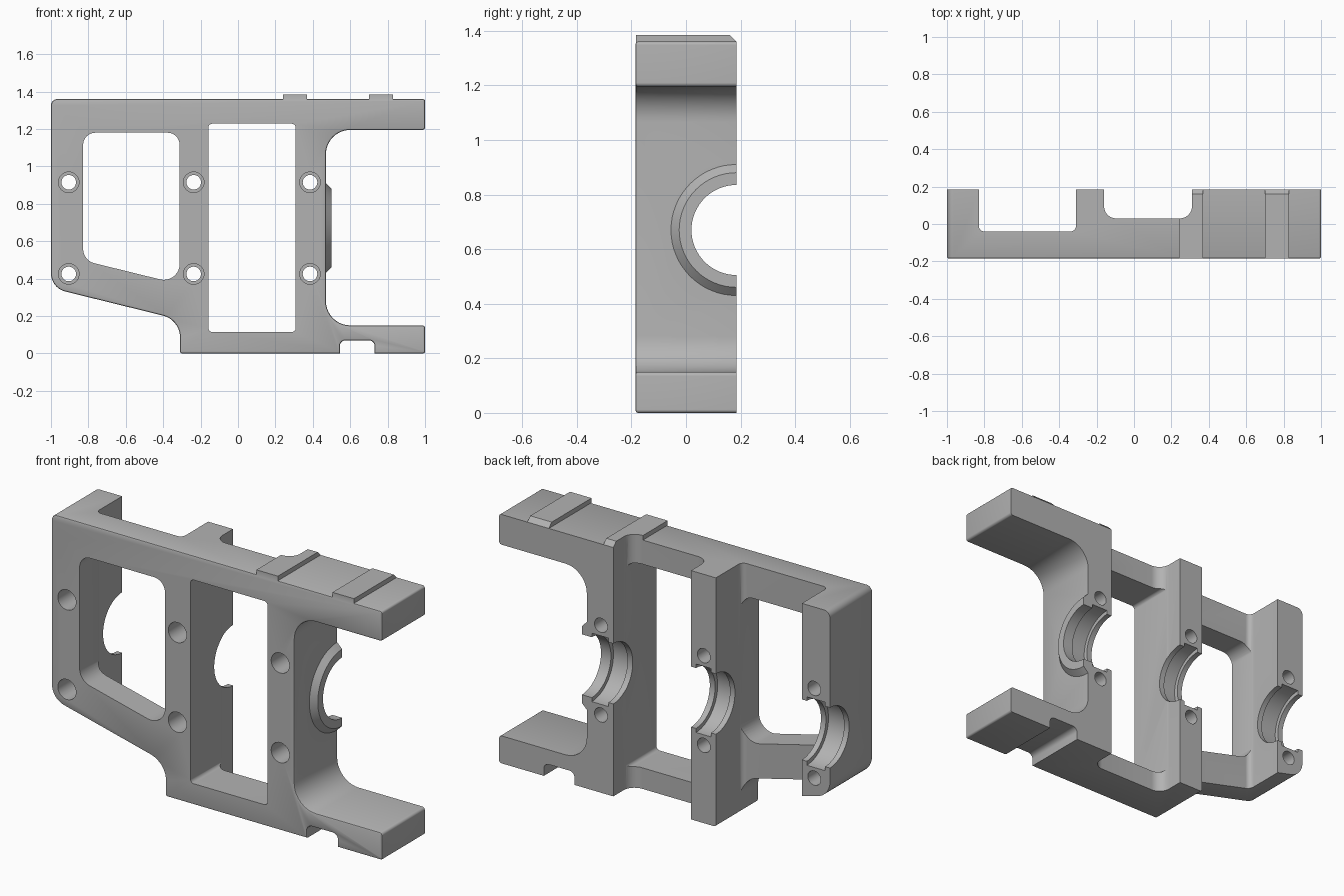
import bpy, bmesh, math
from mathutils import Vector, Matrix

old = bpy.data.objects.get("Cube")
if old:
    bpy.data.objects.remove(old, do_unlink=True)

mat = bpy.data.materials.new("cast grey")
mat.use_nodes = True
GREY = (0.45, 0.45, 0.45, 1)
mat.diffuse_color = GREY
mat.node_tree.nodes["Principled BSDF"].inputs["Base Color"].default_value = GREY

FRONT, BACK = -0.185, 0.185
BORE_Z = 0.67


def rounded(corners, steps=10):
    """Outline from (u, v, radius) corners."""
    out = []
    n = len(corners)
    for i, (u, v, r) in enumerate(corners):
        p = Vector((u, v))
        if not r:
            out.append(p)
            continue
        a = (Vector(corners[i - 1][:2]) - p).normalized()
        b = (Vector(corners[(i + 1) % n][:2]) - p).normalized()
        half = a.angle(b) / 2
        centre = p + (a + b).normalized() * (r / math.sin(half))
        reach = r / math.tan(half)
        start, end = p + a * reach - centre, p + b * reach - centre
        sweep = math.pi - 2 * half
        for k in range(steps + 1):
            t = k / steps
            w = (start * math.sin((1 - t) * sweep) + end * math.sin(t * sweep)) / math.sin(sweep)
            out.append(centre + w)
    return out


def add(name, bm):
    bmesh.ops.recalc_face_normals(bm, faces=bm.faces)
    mesh = bpy.data.meshes.new(name)
    bm.to_mesh(mesh)
    bm.free()
    mesh.materials.append(mat)
    ob = bpy.data.objects.new(name, mesh)
    bpy.context.collection.objects.link(ob)
    return ob


def prism(name, corners, axis, lo, hi, bevel=0):
    """Extrude a rounded outline along an axis, optionally easing the low end."""
    place = {"x": lambda u, v, t: (t, u, v),
             "y": lambda u, v, t: (u, t, v),
             "z": lambda u, v, t: (u, v, t)}[axis]
    bm = bmesh.new()
    pts = rounded(corners)
    low = [bm.verts.new(place(p.x, p.y, lo)) for p in pts]
    high = [bm.verts.new(place(p.x, p.y, hi)) for p in pts]
    cap = bm.faces.new(low)
    bm.faces.new(high)
    for i in range(len(pts)):
        bm.faces.new((low[i - 1], low[i], high[i], high[i - 1]))
    bmesh.ops.recalc_face_normals(bm, faces=bm.faces)
    if bevel:
        bmesh.ops.bevel(bm, geom=list(cap.edges), offset=bevel, segments=2,
                        profile=0.5, affect='EDGES')
    return add(name, bm)


def rod(name, axis, lo, hi, r1, r2, a, b, sides=64):
    """Cylinder or cone from lo to hi; a, b are its other two coordinates."""
    bm = bmesh.new()
    mid = (lo + hi) / 2
    if axis == "x":
        m = Matrix.Translation((mid, a, b)) @ Matrix.Rotation(math.pi / 2, 4, 'Y')
    else:
        m = Matrix.Translation((a, mid, b)) @ Matrix.Rotation(-math.pi / 2, 4, 'X')
    bmesh.ops.create_cone(bm, cap_ends=True, segments=sides, radius1=r1, radius2=r2,
                          depth=hi - lo, matrix=m)
    return add(name, bm)


def combine(target, tool, operation='DIFFERENCE'):
    mod = target.modifiers.new(tool.name, 'BOOLEAN')
    mod.operation = operation
    mod.solver = 'EXACT'
    mod.object = tool
    bpy.context.view_layer.objects.active = target
    bpy.ops.object.modifier_apply(modifier=mod.name)
    bpy.data.objects.remove(tool, do_unlink=True)


# Main casting outline, including the arms and the lower notch
frame = prism("bearing_frame", [
    (-1, 1.36, 0.035), (1, 1.36, 0.012), (1, 1.195, 0.015),
    (0.47, 1.195, 0.13), (0.47, 0.15, 0.13), (1, 0.15, 0.015), (1, 0, 0.012),
    (0.73, 0, 0), (0.73, 0.07, 0.03), (0.545, 0.07, 0.03), (0.545, 0, 0),
    (-0.31, 0, 0.012), (-0.31, 0.18, 0.12), (-1, 0.35, 0.1)],
    "y", FRONT, 0.25, bevel=0.009)

# Raised pads on the top, chamfered at the back
for name, x0, x1, base in (("stop_pad", 0.24, 0.37, 1.27), ("end_pad", 0.70, 0.83, 1.31)):
    pad = prism(name, [(FRONT + 0.001, base, 0), (0.21, base, 0), (0.21, 1.335, 0),
                       (0.16, 1.385, 0), (FRONT + 0.001, 1.385, 0)], "x", x0, x1)
    combine(frame, pad, 'UNION')

# Tapered bearing boss on the arm side
combine(frame, rod("boss", "x", 0.45, 0.5, 0.26, 0.21, BACK, BORE_Z), 'UNION')

# Back pockets between the webs
for x0, x1, floor, r in ((-0.83, -0.31, -0.04, 0.03), (-0.16, 0.31, 0.03, 0.065)):
    combine(frame, prism("pocket", [(x0, floor, r), (x1, floor, r), (x1, 0.4, 0),
                                    (x0, 0.4, 0)], "z", -0.1, 1.5))

# Through windows
combine(frame, prism("left_window", [
    (-0.828, 1.18, 0.065), (-0.312, 1.18, 0.065), (-0.312, 0.37, 0.085),
    (-0.828, 0.497, 0.08)], "y", -0.3, 0.4))
combine(frame, prism("centre_window", [
    (-0.158, 1.228, 0.02), (0.308, 1.228, 0.02), (0.308, 0.115, 0.02),
    (-0.158, 0.115, 0.02)], "y", -0.3, 0.4))

# Flat split face at the back
combine(frame, prism("split_plane", [(-2, BACK, 0), (2, BACK, 0), (2, 1, 0), (-2, 1, 0)],
                     "z", -1, 2))

# Half-round bearing bore with a wider groove inside each web
combine(frame, rod("bore", "x", -1.2, 0.7, 0.165, 0.165, BACK, BORE_Z, 96))
for x0, x1 in ((-0.97, -0.86), (-0.28, -0.19), (0.34, 0.44)):
    combine(frame, rod("groove", "x", x0, x1, 0.187, 0.187, BACK, BORE_Z, 96))

# Counterbored bolt holes above and below each bore
for x in (-0.905, -0.237, 0.385):
    for z in (BORE_Z - 0.245, BORE_Z + 0.245):
        combine(frame, rod("bolt_hole", "y", -0.4, 0.4, 0.039, 0.039, x, z, 32))
        combine(frame, rod("counterbore", "y", -0.4, -0.06, 0.055, 0.055, x, z, 32))

# Smooth fillets, crisp edges
bpy.ops.object.select_all(action='DESELECT')
frame.select_set(True)
bpy.context.view_layer.objects.active = frame
bpy.ops.object.shade_smooth_by_angle(angle=math.radians(30))
